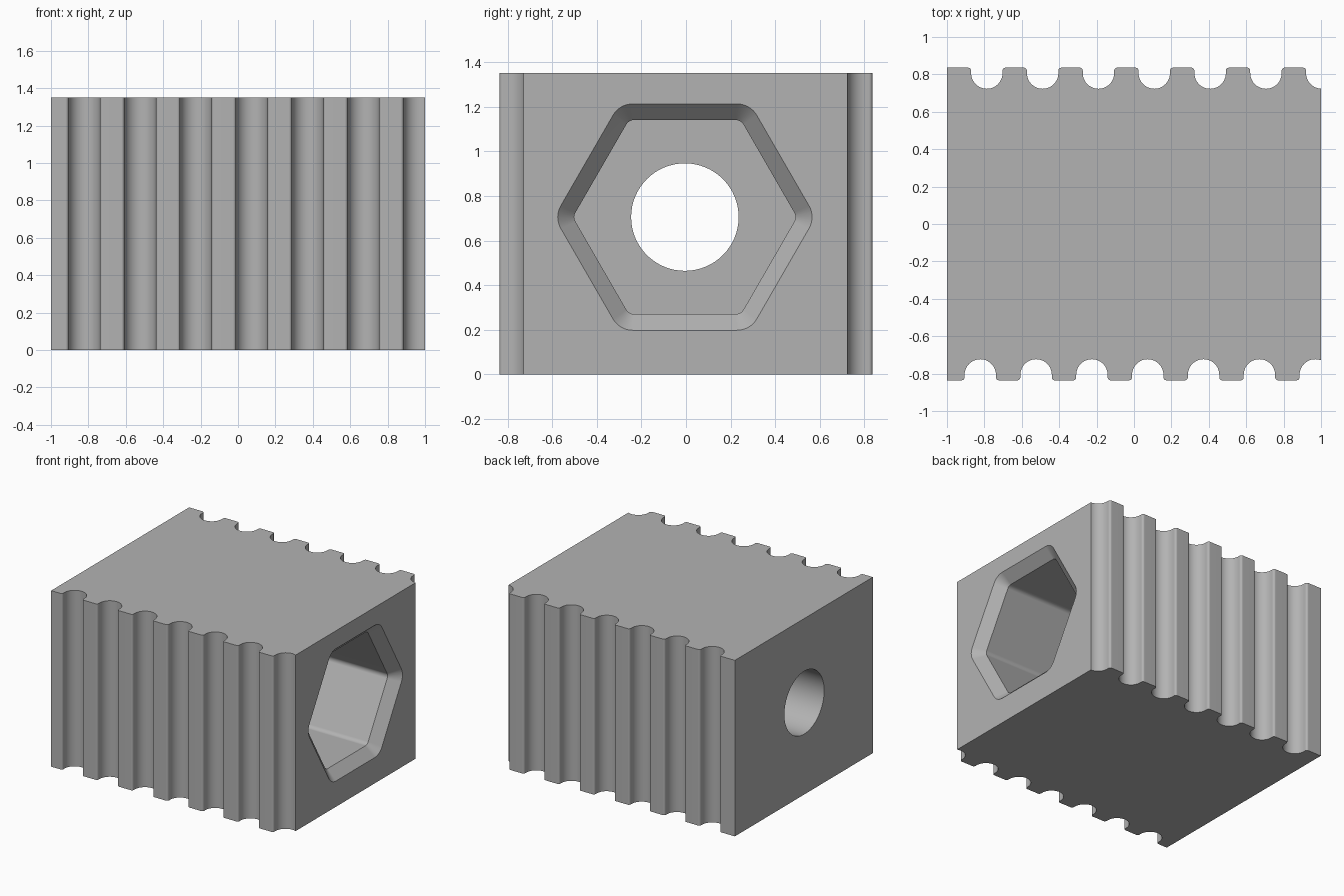
import bpy, bmesh
from math import sin, cos, pi, sqrt

cube = bpy.data.objects.get("Cube")
if cube:
    bpy.data.objects.remove(cube, do_unlink=True)

HEIGHT, HALF_Y = 1.35, 0.836
PITCH, GROOVE_R, GROOVE_DEPTH, FILLET = 0.2985, 0.084, 0.113, 0.016
HOLE_Y, HOLE_Z = -0.005, 0.705

grey = bpy.data.materials.new("plain_grey")
grey.use_nodes = True
colour = (0.45, 0.45, 0.45, 1)
grey.diffuse_color = colour
grey.node_tree.nodes["Principled BSDF"].inputs["Base Color"].default_value = colour


def make_object(name, bm):
    bmesh.ops.recalc_face_normals(bm, faces=bm.faces)
    mesh = bpy.data.meshes.new(name)
    bm.to_mesh(mesh)
    bm.free()
    mesh.materials.append(grey)
    obj = bpy.data.objects.new(name, mesh)
    bpy.context.collection.objects.link(obj)
    return obj


def loft(name, rings):
    """Skin a row of equal point rings and cap both ends."""
    bm = bmesh.new()
    rows = [[bm.verts.new(p) for p in ring] for ring in rings]
    for a, b in zip(rows, rows[1:]):
        for i in range(len(a)):
            bm.faces.new((a[i - 1], a[i], b[i], b[i - 1]))
    bm.faces.new(rows[0])
    bm.faces.new(rows[-1])
    return make_object(name, bm)


def grooved_edge(first):
    """Points (x, depth) along one side, from x = -1 to x = 1."""
    straight = GROOVE_DEPTH - GROOVE_R
    pts = [(-1, 0)]
    for i in range(7):
        c = first + PITCH * i
        lip = [(-GROOVE_R - FILLET + FILLET * sin(t), FILLET - FILLET * cos(t))
               for t in (k * pi / 8 for k in range(5))]
        bowl = [(-GROOVE_R * cos(t), straight + GROOVE_R * sin(t))
                for t in (k * pi / 24 for k in range(25))]
        groove = lip + bowl + [(-x, d) for x, d in reversed(lip)]
        pts += [(c + x, d) for x, d in groove if c + x < 0.999]
    # The last groove is cut off by the end face
    pts.append((1, straight + sqrt(GROOVE_R ** 2 - (1 - c) ** 2)))
    return pts


def hexagon(x, apothem, radius):
    """Hexagon with rounded corners in the plane at x."""
    ring = []
    reach = (apothem - radius) / cos(pi / 6)
    for corner in range(6):
        a = corner * pi / 3
        for k in range(9):
            t = a + (k / 8 - 0.5) * pi / 3
            ring.append((x, HOLE_Y + reach * cos(a) + radius * cos(t),
                         HOLE_Z + reach * sin(a) + radius * sin(t)))
    return ring


def circle(x, radius, n=64):
    return [(x, HOLE_Y + radius * cos(2 * pi * k / n),
             HOLE_Z + radius * sin(2 * pi * k / n)) for k in range(n)]


# Block with grooves down the front and back
front = [(x, d - HALF_Y) for x, d in grooved_edge(-0.822)]
back = [(x, HALF_Y - d) for x, d in grooved_edge(-0.787)]
outline = front + back[::-1]
block = loft("grooved_block", [[(x, y, z) for x, y in outline] for z in (0, HEIGHT)])

# Chamfered hexagonal pocket and round through hole
pocket = loft("pocket_cutter", [hexagon(1.01, 0.517, 0.11), hexagon(0.925, 0.435, 0.04),
                                hexagon(-0.2, 0.435, 0.04)])
hole = loft("hole_cutter", [circle(-1.1, 0.241), circle(0.1, 0.241)])

for cutter in (pocket, hole):
    cutter.hide_render = True
    mod = block.modifiers.new("cut", "BOOLEAN")
    mod.operation, mod.solver, mod.object = "DIFFERENCE", "EXACT", cutter
    bpy.context.view_layer.update()
    cut = bpy.data.meshes.new_from_object(
        block.evaluated_get(bpy.context.evaluated_depsgraph_get()))
    block.modifiers.clear()
    block.data = cut
    bpy.data.objects.remove(cutter, do_unlink=True)

# Smooth curves, crisp edges
bpy.ops.object.select_all(action="DESELECT")
block.select_set(True)
bpy.context.view_layer.objects.active = block
bpy.ops.object.shade_smooth_by_angle(angle=pi / 6)
weighted = block.modifiers.new("flat_sides", "WEIGHTED_NORMAL")
weighted.keep_sharp = True
